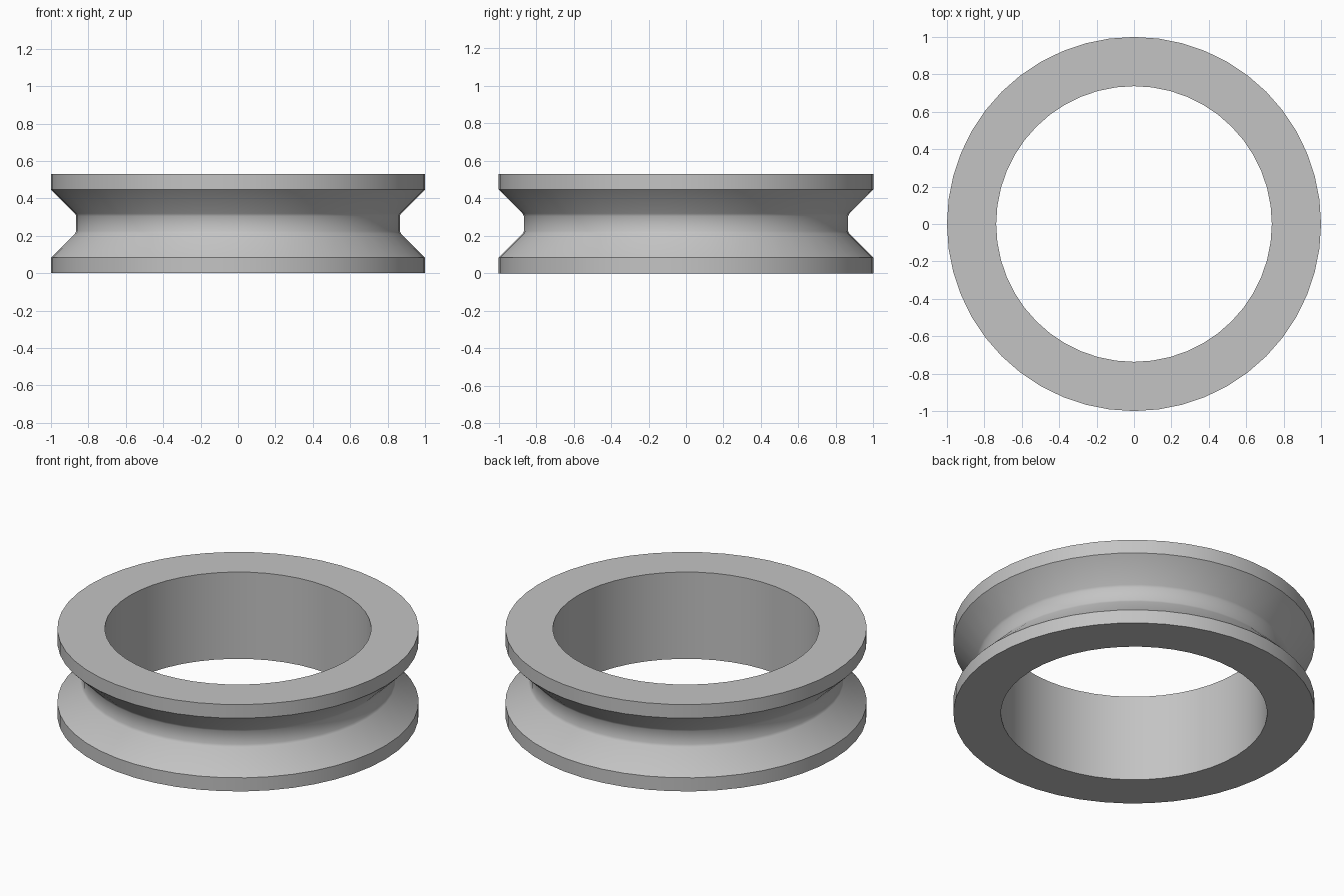
import bpy
import bmesh
import math

cube = bpy.data.objects.get("Cube")
if cube:
    bpy.data.objects.remove(cube, do_unlink=True)

SIDES = 48
HEIGHT = 0.53
MID = HEIGHT / 2

# Plain grey material
grey = bpy.data.materials.new("plain_grey")
grey.use_nodes = True
color = (0.55, 0.55, 0.55, 1)
grey.diffuse_color = color
grey.node_tree.nodes["Principled BSDF"].inputs["Base Color"].default_value = color

# Lower half of the cross-section, from bore to groove floor, then mirrored
half = [(0.737, 0), (1, 0), (1, 0.083), (0.872, 0.211), (0.865, 0.225)]
profile = half + [(r, HEIGHT - z) for r, z in reversed(half)]

# Spin the cross-section into a grooved ring
bm = bmesh.new()
verts = [bm.verts.new((r, 0, z)) for r, z in profile]
edges = [bm.edges.new((v, verts[(i + 1) % len(verts)])) for i, v in enumerate(verts)]
bmesh.ops.spin(bm, geom=verts + edges, cent=(0, 0, 0), axis=(0, 0, 1),
               angle=math.tau, steps=SIDES, use_merge=True)
bmesh.ops.remove_doubles(bm, verts=bm.verts, dist=0.0005)
bmesh.ops.recalc_face_normals(bm, faces=bm.faces)

mesh = bpy.data.meshes.new("grooved_ring")
bm.to_mesh(mesh)
bm.free()
mesh.materials.append(grey)
ring = bpy.data.objects.new("grooved_ring", mesh)
bpy.context.collection.objects.link(ring)

# Smooth around the ring, keep the rim edges sharp
bpy.ops.object.select_all(action="DESELECT")
ring.select_set(True)
bpy.context.view_layer.objects.active = ring
bpy.ops.object.shade_smooth_by_angle(angle=math.radians(35))
